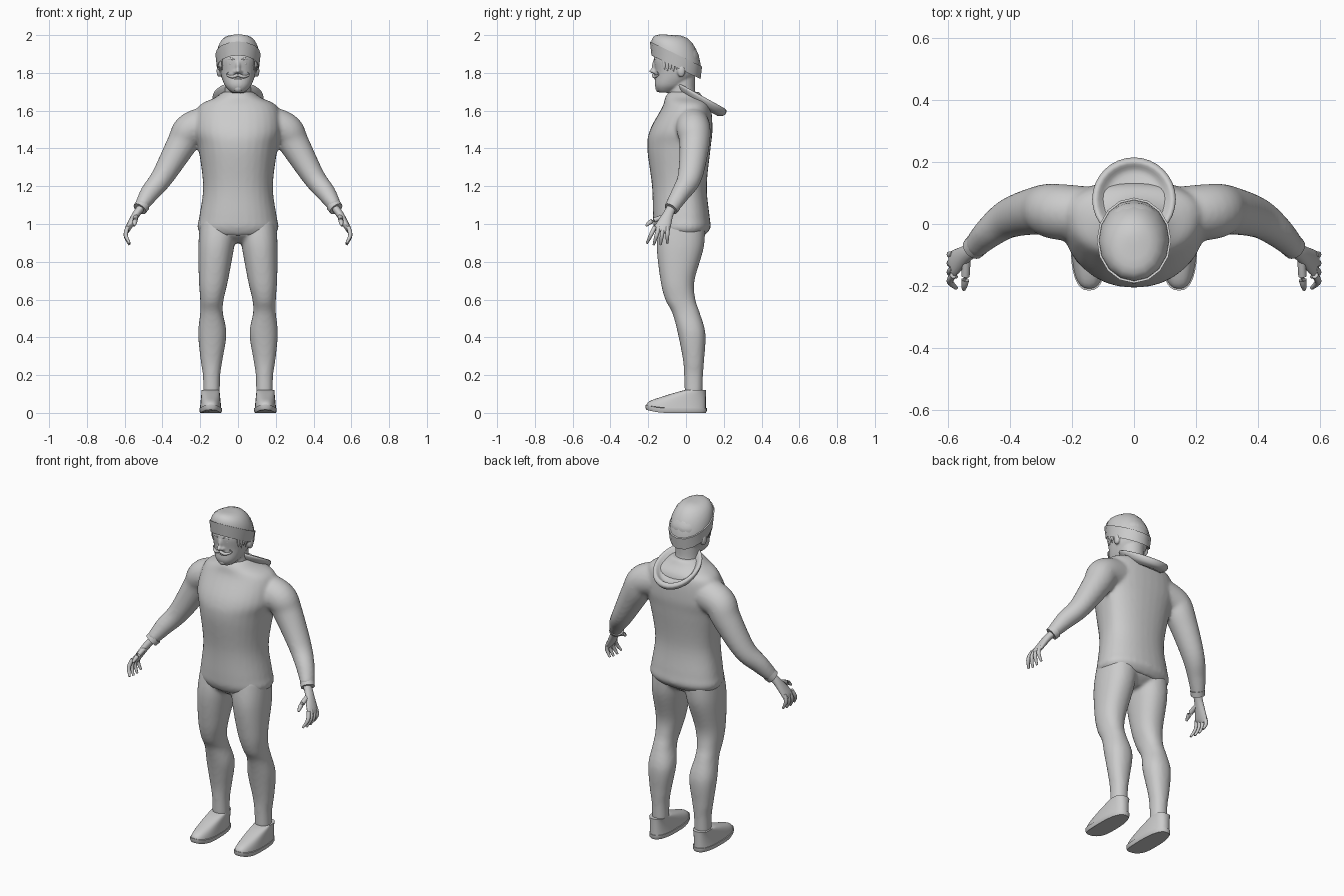
import bpy
import bmesh
import math
from mathutils import Vector, Matrix

default_cube = bpy.data.objects.get("Cube")
if default_cube:
    bpy.data.objects.remove(default_cube, do_unlink=True)

clay = bpy.data.materials.new("clay_grey")
clay.use_nodes = True
clay.diffuse_color = (0.6, 0.6, 0.6, 1)
clay.node_tree.nodes["Principled BSDF"].inputs["Base Color"].default_value = clay.diffuse_color

SIDES = (1, -1)


def spline(keys, steps=6):
    """Smoothly interpolate a list of equal-length tuples."""
    result = []
    last = len(keys) - 1
    for i in range(last):
        before, start = keys[max(i - 1, 0)], keys[i]
        end, after = keys[i + 1], keys[min(i + 2, last)]
        for step in range(steps):
            t = step / steps
            result.append(tuple(
                b + t * ((c - a) + t * ((2 * a - 5 * b + 4 * c - d) + t * (3 * b - a - 3 * c + d))) / 2
                for a, b, c, d in zip(before, start, end, after)))
    return result + [keys[-1]]


def level(z, center_y, half_width, front, back, center_x=0, tilt=0, segments=32, roundness=0.9):
    """One horizontal ring with its own front and back depth."""
    ring = []
    for i in range(segments):
        angle = math.tau * i / segments
        cosine, sine = math.cos(angle), math.sin(angle)
        x = center_x + half_width * math.copysign(abs(cosine) ** roundness, cosine)
        depth = back if sine > 0 else front
        offset = depth * math.copysign(abs(sine) ** roundness, sine)
        ring.append(Vector((x, center_y + offset, z + tilt * offset)))
    return ring


def tube(keys, segments=16):
    """Rings across a path of (x, y, z, thickness, optional width)."""
    points = [Vector(key[:3]) for key in keys]
    rings = []
    for i, key in enumerate(keys):
        following = points[min(i + 1, len(keys) - 1)]
        previous = points[max(i - 1, 0)]
        along = (following - previous).normalized()
        guide = Vector((0, 1, 0)) if abs(along.y) < 0.9 else Vector((0, 0, 1))
        wide = (guide - along * guide.dot(along)).normalized()
        thick = along.cross(wide)
        angles = [math.tau * n / segments for n in range(segments)]
        rings.append([points[i] + thick * key[3] * math.cos(angle) + wide * key[-1] * math.sin(angle)
                      for angle in angles])
    return rings


def loft(bm, rings, side=1):
    """Skin a stack of rings, closing both ends."""
    loops = [[bm.verts.new((p.x * side, p.y, p.z)) for p in ring] for ring in rings]
    for low, high in zip(loops, loops[1:]):
        for i in range(len(low)):
            j = (i + 1) % len(low)
            bm.faces.new((low[i], low[j], high[j], high[i]))
    bm.faces.new(loops[0][::-1])
    bm.faces.new(loops[-1])


def loft_pair(bm, rings):
    for side in SIDES:
        loft(bm, rings, side)


def ball(bm, center, size):
    matrix = Matrix.Translation(center) @ Matrix.Diagonal((*size, 1))
    bmesh.ops.create_uvsphere(bm, u_segments=16, v_segments=10, radius=1, matrix=matrix)


def finish(name, bm, voxel=0, smoothing=6):
    """Make the object; a voxel size fuses overlapping volumes."""
    bmesh.ops.recalc_face_normals(bm, faces=bm.faces)
    mesh = bpy.data.meshes.new(name)
    bm.to_mesh(mesh)
    bm.free()
    mesh.materials.append(clay)
    mesh.polygons.foreach_set("use_smooth", [True] * len(mesh.polygons))
    mesh.set_sharp_from_angle(angle=math.radians(50))
    obj = bpy.data.objects.new(name, mesh)
    bpy.context.collection.objects.link(obj)
    if voxel:
        remesh = obj.modifiers.new("fuse", "REMESH")
        remesh.mode = "VOXEL"
        remesh.voxel_size = voxel
        remesh.use_smooth_shade = True
        soften = obj.modifiers.new("soften", "SMOOTH")
        soften.factor = 0.5
        soften.iterations = smoothing


# Sweater: torso and both sleeves fused together
torso = [(.94, 0, .19, .15, .1), (.98, 0, .215, .17, .13), (1.04, 0, .205, .175, .125),
         (1.2, 0, .185, .18, .11), (1.4, .02, .21, .225, .11), (1.5, .03, .235, .22, .11),
         (1.62, .03, .21, .155, .1), (1.67, 0, .12, .11, .09), (1.7, 0, .08, .09, .07)]
sleeve = [(.14, .03, 1.53, .1, .09), (.25, .04, 1.5, .09, .09), (.3, .045, 1.42, .08, .08),
          (.4, .02, 1.25, .06, .065), (.47, -.03, 1.16, .05, .05), (.515, -.075, 1.09, .035, .04)]
bm = bmesh.new()
loft(bm, [level(*key) for key in spline(torso)])
loft_pair(bm, tube(spline(sleeve), segments=24))
finish("sweater", bm, voxel=0.01)

# Cuffs
bm = bmesh.new()
loft_pair(bm, tube([(.505, -.065, 1.1, .04), (.52, -.08, 1.08, .038)], segments=20))
finish("cuffs", bm)

# Legs fused with the hips: height, center, half width and half depth
leg = [(1.02, .1, -.02, .1, .12), (.88, .115, -.03, .095, .125), (.7, .13, -.045, .077, .09),
       (.6, .138, -.03, .062, .08), (.53, .14, 0, .06, .073), (.42, .136, .03, .075, .073),
       (.28, .14, .04, .058, .056), (.2, .14, .04, .046, .05), (.1, .14, .04, .044, .047)]
hips = [(.9, -.02, .05, .07, .06), (.95, -.02, .17, .13, .12), (1.03, -.02, .18, .13, .12)]
bm = bmesh.new()
loft(bm, [level(*key) for key in spline(hips)])
loft_pair(bm, [level(z, y, width, depth, depth, center_x=x) for z, x, y, width, depth in spline(leg)])
finish("legs", bm, voxel=0.01)


# Shoes: the upper slopes back to the ankle and the toe lifts gently
def shoe_ring(z, toe, heel, half_width):
    depth = (heel - toe) / 2
    ring = level(z, toe + depth, half_width, depth, depth, center_x=.145, roundness=.8)
    for point in ring:
        point.z += max(0, -.1 - point.y) ** 2 * 1.4
    return ring


bm = bmesh.new()
loft_pair(bm, [shoe_ring(z, -.155 - width, .05 + width, width)
               for z, width in ((0, .055), (.01, .06), (.025, .06))])
finish("shoe_soles", bm)
bm = bmesh.new()
steps = [i / 10 for i in range(11)]
loft_pair(bm, [shoe_ring(.02 + .1 * t, -.21 + .2 * t ** 2, .105, .057 - .01 * t) for t in steps])
finish("shoe_uppers", bm)

# Hands: palm, thumb and four fingers fanned by a rule
palm = [(.51, -.075, 1.09, .02, .026), (.54, -.095, 1.05, .02, .028),
        (.58, -.125, .98, .016, .042), (.588, -.133, .96, .01, .038)]
thumb = [(.54, -.1, 1.045, .013), (.545, -.18, 1.015, .013), (.55, -.212, .99, .006)]
bm = bmesh.new()
loft_pair(bm, tube(spline(palm)))
loft_pair(bm, tube(spline(thumb), segments=10))
for i in range(4):
    root = Vector((.584, -.165 + .022 * i, .985))
    tip = Vector((.574, -.207 + .036 * i, .886 + .008 * abs(i - 1.5)))
    middle = (root + tip) / 2 + Vector((.015, 0, 0))
    loft_pair(bm, tube(spline([(*root, .011), (*middle, .011), (*tip, .006)]), segments=10))
finish("hands", bm)

# Head with neck, nose and ears
skull = [(1.695, -.11, .03, .03, .04), (1.71, -.1, .05, .055, .06), (1.74, -.08, .073, .085, .085),
         (1.8, -.05, .093, .112, .105), (1.88, -.05, .1, .12, .12), (1.93, -.05, .08, .09, .1)]
bm = bmesh.new()
loft(bm, [level(*key) for key in spline(skull)])
loft(bm, tube(spline([(0, 0, 1.62, .085), (0, -.02, 1.69, .07), (0, -.02, 1.8, .07)]), segments=32))
ball(bm, (0, -.165, 1.835), (.013, .016, .035))
ball(bm, (0, -.175, 1.81), (.014, .02, .013))
for side in SIDES:
    ball(bm, (side * .013, -.165, 1.805), (.01, .014, .01))
    ball(bm, (side * .1, -.025, 1.81), (.014, .022, .033))
finish("head", bm, voxel=0.006, smoothing=3)

# Eyes, brows, curled moustache and hair locks below the hat
moustache = [(0, -.172, 1.79, .008), (.03, -.167, 1.78, .009),
             (.06, -.146, 1.79, .004), (.052, -.152, 1.805, .002)]
brow = [(.016, -.167, 1.87, .004), (.04, -.16, 1.875, .006), (.06, -.145, 1.87, .003)]
eyes, brows, whiskers, locks = (bmesh.new() for part in range(4))
for side in SIDES:
    ball(eyes, (side * .036, -.151, 1.85), (.014, .012, .009))
loft_pair(brows, tube(spline(brow), segments=8))
loft_pair(whiskers, tube(spline(moustache), segments=10))
for i in range(6):
    y = -.115 + .016 * i
    x = .1 * math.sqrt(1 - ((y + .05) / .12) ** 2)
    bottom = 1.815 - .012 * (i % 2)
    loft_pair(locks, tube([(x, y, 1.87 - .008 * i, .007, .012), (x, y, 1.84, .007, .01),
                           (x, y, bottom, .001)], segments=8))
for name, part in (("eyes", eyes), ("brows", brows), ("moustache", whiskers), ("hair_locks", locks)):
    finish(name, part)

# Lip and chin beard
bm = bmesh.new()
ball(bm, (0, -.157, 1.768), (.024, .009, .006))
ball(bm, (0, -.147, 1.72), (.022, .014, .022))
finish("lip_and_chin_beard", bm)


# Knitted hat: domed crown and folded band, both lower at the back
def hat_ring(z, half_width, half_depth, tilt):
    return level(z, -.053, half_width, half_depth, half_depth, tilt=tilt, segments=16, roundness=1)


bm = bmesh.new()
crown = []
for i in range(7):
    angle = i / 4
    spread = max(math.cos(angle), .05) ** .7
    crown.append(hat_ring(1.88 + .12 * math.sin(min(angle, math.pi / 2)), .115 * spread, .133 * spread,
                          -.48 * max(math.cos(angle), 0)))
loft(bm, crown)
finish("hat_crown", bm)
bm = bmesh.new()
loft(bm, [hat_ring(z, width, width + .018, -.48)
          for z, width in ((1.84, .1), (1.83, .112), (1.9, .12), (1.9, .11))])
finish("hat_band", bm)

# Hood hanging down behind the neck: an outer bowl, a rolled rim and a hollow
hood = [(1.62, .09), (1.64, .12), (1.67, .135), (1.68, .12), (1.65, .09), (1.64, .05)]
bm = bmesh.new()
loft(bm, [level(z, .08, width, width, width, tilt=-.55, roundness=1) for z, width in spline(hood, steps=4)])
finish("hood", bm)
